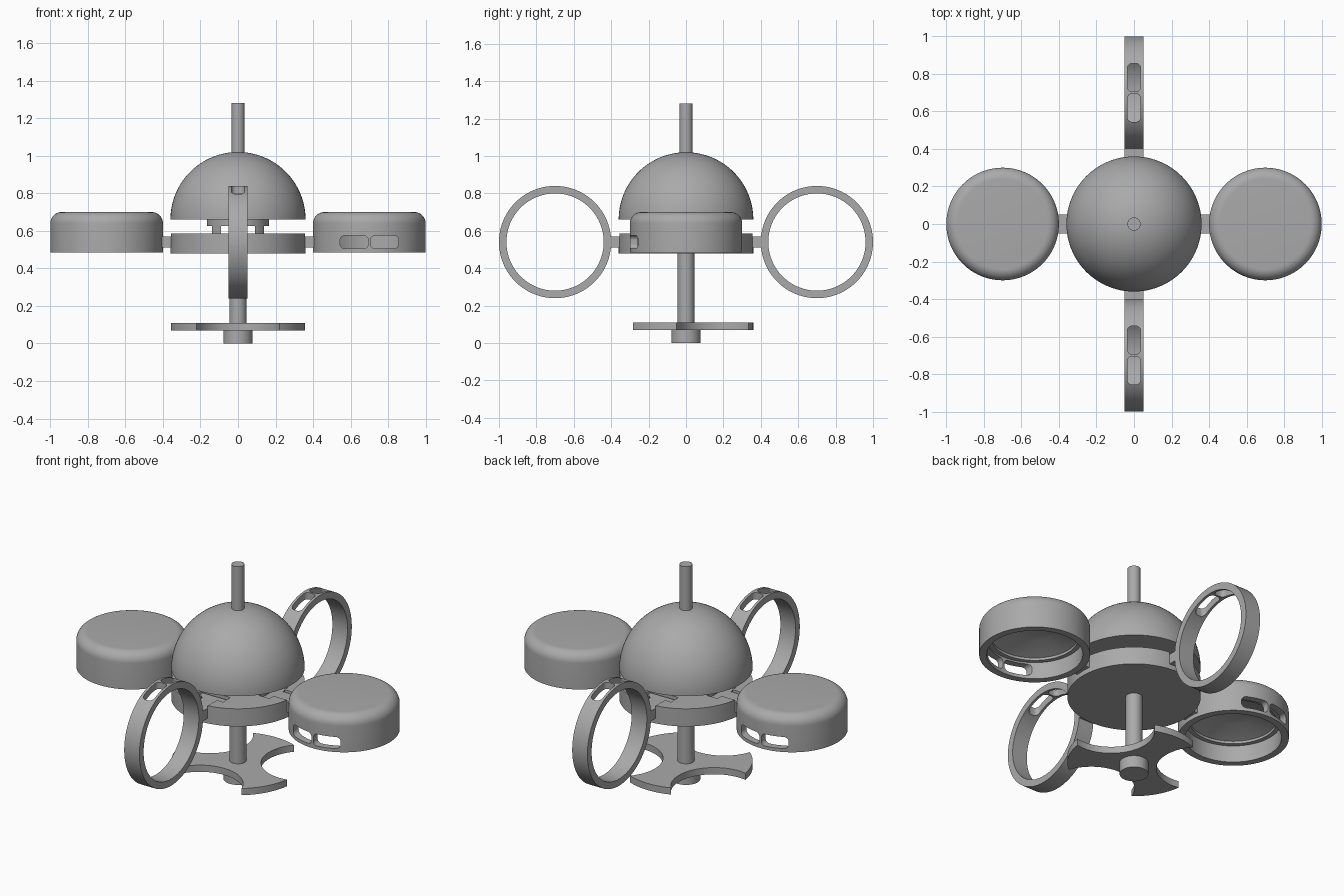
import bpy, bmesh, math
from mathutils import Matrix, Vector

if "Cube" in bpy.data.objects:
    bpy.data.objects.remove(bpy.data.objects["Cube"], do_unlink=True)

grey = bpy.data.materials.new("plain grey")
grey.use_nodes = True
grey.diffuse_color = (0.4, 0.4, 0.4, 1)
grey.node_tree.nodes["Principled BSDF"].inputs["Base Color"].default_value = (0.4, 0.4, 0.4, 1)


def finish(name, bm):
    bmesh.ops.remove_doubles(bm, verts=bm.verts, dist=1e-5)
    bmesh.ops.recalc_face_normals(bm, faces=bm.faces)
    mesh = bpy.data.meshes.new(name)
    bm.to_mesh(mesh)
    bm.free()
    mesh.materials.append(grey)
    obj = bpy.data.objects.new(name, mesh)
    bpy.context.collection.objects.link(obj)
    return obj


def activate(obj):
    bpy.ops.object.select_all(action='DESELECT')
    obj.select_set(True)
    bpy.context.view_layer.objects.active = obj


def smooth(obj):
    activate(obj)
    bpy.ops.object.shade_smooth_by_angle(angle=math.radians(30))
    return obj


def lathe(name, profile, steps=96, closed=False):
    """Turn a list of (radius, height) points around z."""
    bm = bmesh.new()
    verts = [bm.verts.new((r, 0, z)) for r, z in profile]
    edges = [bm.edges.new(pair) for pair in zip(verts, verts[1:])]
    if closed:
        edges.append(bm.edges.new((verts[-1], verts[0])))
    bmesh.ops.spin(bm, geom=verts + edges, cent=(0, 0, 0), axis=(0, 0, 1),
                   angle=math.tau, steps=steps, use_merge=True)
    return finish(name, bm)


def rod(name, r, z0, z1):
    return lathe(name, [(0, z0), (r, z0), (r, z1), (0, z1)], 48)


def prism(name, outline, depth):
    """Extrude a flat outline (list of vectors) along a depth vector."""
    bm = bmesh.new()
    face = bm.faces.new([bm.verts.new(p) for p in outline])
    new = bmesh.ops.extrude_face_region(bm, geom=[face])["geom"]
    bmesh.ops.translate(bm, vec=depth, verts=[v for v in new if isinstance(v, bmesh.types.BMVert)])
    return finish(name, bm)


def box(name, lo, hi):
    outline = [Vector((x, y, lo[2])) for x, y in
               ((lo[0], lo[1]), (hi[0], lo[1]), (hi[0], hi[1]), (lo[0], hi[1]))]
    return prism(name, outline, Vector((0, 0, hi[2] - lo[2])))


def cut(obj, cutters):
    for c in cutters:
        c.hide_render = True
        mod = obj.modifiers.new("cut", 'BOOLEAN')
        mod.object, mod.solver = c, 'EXACT'
        activate(obj)
        bpy.ops.object.modifier_apply(modifier=mod.name)
        bpy.data.objects.remove(c, do_unlink=True)
    return obj


def arc(r, a0, a1, n, cx=0.0, cy=0.0):
    return [(cx + r * math.cos(a0 + (a1 - a0) * i / n),
             cy + r * math.sin(a0 + (a1 - a0) * i / n)) for i in range(n + 1)]


def slot_cutters():
    """Two rounded windows side by side, passing through the -y wall."""
    result = []
    for side in (-1, 1):
        pts = []
        for k, (sx, sz) in enumerate(((1, 1), (-1, 1), (-1, -1), (1, -1))):
            pts += arc(0.025, k * math.pi / 2, (k + 1) * math.pi / 2, 6,
                       side * 0.081 + sx * 0.05, sz * 0.01)
        result.append(prism("slot_cutter", [Vector((x, -0.35, z)) for x, z in pts],
                            Vector((0, 0.2, 0))))
    return result


# Centre pole and foot
rod("foot", 0.078, 0, 0.07)
smooth(bpy.data.objects["foot"])
smooth(rod("lower_pole", 0.045, 0.07, 0.66))
smooth(rod("upper_pole", 0.035, 0.66, 1.28))

# Three-lobed base plate with round bites between the lobes
R, half = 0.36, math.radians(22)
gap = math.pi / 3 - half
bite = 2 * R * math.sin(gap / 2)
outline = []
for k in range(3):
    lobe = math.pi / 2 + k * math.tau / 3
    outline += arc(R, lobe - half, lobe + half, 14)[:-1]
    mid = lobe + math.pi / 3
    turn = math.pi / 2 + gap / 2
    outline += arc(bite, mid - turn, mid - math.tau + turn, 28,
                   R * math.cos(mid), R * math.sin(mid))[:-1]
smooth(prism("base_plate", [Vector((x, y, 0.07)) for x, y in outline], Vector((0, 0, 0.04))))

# Disc with four T-shaped recesses for the arms
disc = lathe("carrier_disc", [(0, 0.48), (R, 0.48), (R, 0.585), (0, 0.585)])
recesses = []
for k in range(4):
    turn = Matrix.Rotation(k * math.pi / 2, 4, 'Z')
    for lo, hi in (((0.24, -0.05, 0.51), (0.4, 0.05, 0.6)),
                   ((0.2, -0.09, 0.51), (0.27, 0.09, 0.6))):
        c = box("recess_cutter", lo, hi)
        c.data.transform(turn)
        recesses.append(c)
smooth(cut(disc, recesses))

# Hub between disc and dome, tunnelled both ways
hub = rod("hub", 0.165, 0.58, 0.665)
smooth(cut(hub, [box("tunnel_cutter", (-0.09, -0.3, 0.5), (0.09, 0.3, 0.625)),
                 box("tunnel_cutter", (-0.3, -0.09, 0.5), (0.3, 0.09, 0.625))]))

# Dome
smooth(lathe("dome", [(0, 0.66)] + arc(R, 0, math.pi / 2, 32, 0, 0.66)))

# Cups on the left and right, upright rings at front and back, each with an arm
mid_z = 0.54
for name, angle in (("left", 0), ("back", 90), ("right", 180), ("front", 270)):
    place = Matrix.Rotation(math.radians(angle), 4, 'Z') @ Matrix.Translation((0.7, 0, 0))
    lift = Matrix.Translation((0, 0, mid_z))
    if name in ("left", "right"):
        profile = [(0.26, -0.055), (0.3, -0.055), (0.3, 0.1)]
        profile += arc(0.06, 0, math.pi / 2, 10, 0.24, 0.1)
        profile += [(0, 0.16), (0, 0.115), (0.12, 0.1), (0.235, 0.06),
                    (0.235, 0.045), (0.26, 0.045)]
        body = lathe(name + "_cup", profile, closed=True)
        local = lift
    else:
        body = lathe(name + "_ring", [(0.26, -0.05), (0.3, -0.05), (0.3, 0.05), (0.26, 0.05)],
                     closed=True)
        local = lift @ Matrix.Rotation(-math.pi / 2, 4, 'X')
        local = lift @ Matrix(((1, 0, 0, 0), (0, 0, 1, 0), (0, -1, 0, 0), (0, 0, 0, 1)))
    cut(body, slot_cutters())
    body.data.transform(place @ local)
    smooth(body)
    arm = box(name + "_arm", (0.25, -0.05, 0.51), (0.41, 0.05, 0.57))
    arm.data.transform(Matrix.Rotation(math.radians(angle), 4, 'Z'))
    key = box(name + "_arm_key", (0.21, -0.085, 0.51), (0.26, 0.085, 0.57))
    key.data.transform(Matrix.Rotation(math.radians(angle), 4, 'Z'))
